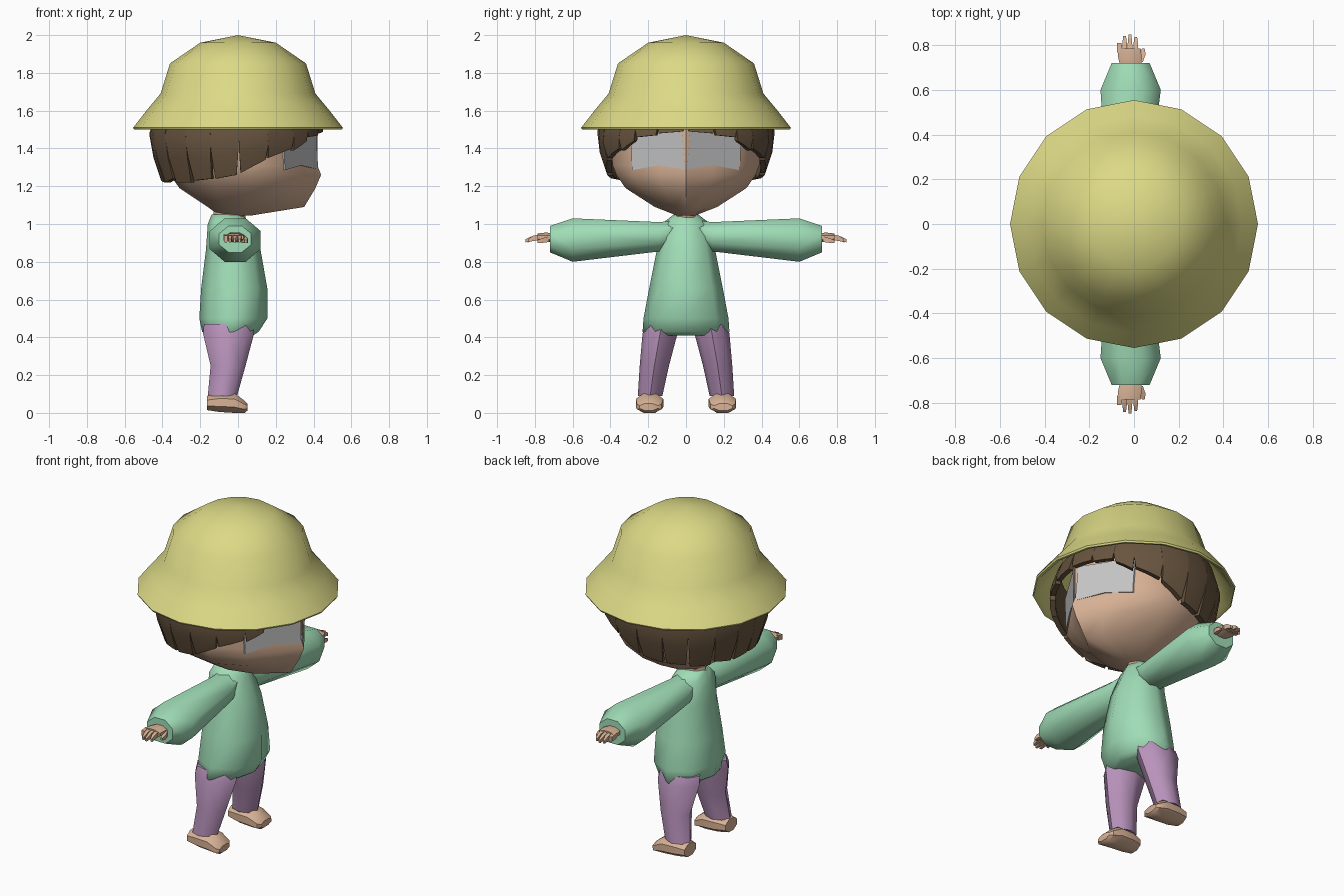
import bpy, bmesh, math
from mathutils import Vector

if "Cube" in bpy.data.objects:
    bpy.data.objects.remove(bpy.data.objects["Cube"], do_unlink=True)


def material(name, color):
    m = bpy.data.materials.new(name)
    m.use_nodes = True
    m.diffuse_color = (*color, 1)
    bsdf = next(n for n in m.node_tree.nodes if n.type == 'BSDF_PRINCIPLED')
    bsdf.inputs["Base Color"].default_value = (*color, 1)
    return m


YELLOW = material("hat yellow", (0.72, 0.70, 0.24))
GREEN = material("shirt green", (0.35, 0.72, 0.47))
PURPLE = material("trouser purple", (0.48, 0.29, 0.50))
SKIN = material("skin", (0.68, 0.44, 0.30))
BROWN = material("hair brown", (0.14, 0.09, 0.05))
GREY = material("eye grey", (0.55, 0.55, 0.55))


def finish(name, bm, mat, angle=45):
    bmesh.ops.remove_doubles(bm, verts=bm.verts, dist=0.0005)
    bmesh.ops.recalc_face_normals(bm, faces=bm.faces)
    me = bpy.data.meshes.new(name)
    bm.to_mesh(me)
    bm.free()
    me.materials.append(mat)
    ob = bpy.data.objects.new(name, me)
    bpy.context.scene.collection.objects.link(ob)
    bpy.ops.object.select_all(action='DESELECT')
    ob.select_set(True)
    bpy.context.view_layer.objects.active = ob
    bpy.ops.object.shade_smooth_by_angle(angle=math.radians(angle))
    return ob


def loft(bm, rings, cap=True):
    """Skin a list of equal-length point rings."""
    vr = [[bm.verts.new(p) for p in r] for r in rings]
    n = len(vr[0])
    for a, b in zip(vr, vr[1:]):
        for i in range(n):
            j = (i + 1) % n
            bm.faces.new((a[i], a[j], b[j], b[i]))
    if cap:
        bm.faces.new(vr[0])
        bm.faces.new(vr[-1])


def ngon(n, turn=0.0):
    pts = [(math.cos(math.tau * (i + turn) / n), math.sin(math.tau * (i + turn) / n))
           for i in range(n)]
    top = max(p[0] for p in pts)
    return [(a / top, b / top) for a, b in pts]


ROUND, BLOCK, SQUARE = ngon(8), ngon(8, 0.5), ngon(4, 0.5)


def section(axis, at, u0, u1, v0, v1, shape):
    """Ring across an axis, fitted to a rectangle in the other two axes."""
    ring = []
    for a, b in shape:
        c = [(u0 + u1) / 2 + a * (u1 - u0) / 2, (v0 + v1) / 2 + b * (v1 - v0) / 2]
        c.insert("xyz".index(axis), at)
        ring.append(Vector(c))
    return ring


def tube(name, axis, rows, mat, shape, side=1, angle=45):
    bm = bmesh.new()
    rings = [section(axis, *r, shape) for r in rows]
    loft(bm, rings)
    for v in bm.verts:
        v.co.y *= side
    return finish(name, bm, mat, angle)


# Hat: turned profile with an inner wall
profile = [(0, 2.0), (.2, 1.96), (.36, 1.85), (.41, 1.69), (.485, 1.6), (.555, 1.51),
           (.55, 1.5), (.53, 1.505), (.465, 1.59), (.395, 1.69), (.34, 1.84), (0, 1.97)]
bm = bmesh.new()
loft(bm, [[Vector((r * a, r * b, z)) for a, b in ngon(16)] for r, z in profile], cap=False)
bmesh.ops.dissolve_degenerate(bm, edges=bm.edges, dist=0.0001)
finish("hat", bm, YELLOW, 60)

# Head: rounded back and wedge-shaped face
half = [(1, 0), (.785, .36), (.57, .72), (.15, .97), (-.4, .9), (-.82, .53), (-1, 0)]
outline = half + [(a, -b) for a, b in half[-2:0:-1]]
rows = [(1.045, .07, .10, .05), (1.09, .35, .16, .17), (1.19, .41, .31, .33),
        (1.26, .44, .36, .38), (1.31, .42, .39, .40), (1.5, .42, .40, .40),
        (1.7, .33, .34, .34), (1.82, .2, .2, .2)]
bm = bmesh.new()
loft(bm, [[Vector((a * (f if a > 0 else b), c * w, z)) for a, c in outline]
          for z, f, b, w in rows])
finish("head", bm, SKIN, 50)
tube("neck", "z", [(.98, -.13, .04, -.07, .07), (1.1, -.13, .04, -.06, .06)], SKIN, ROUND)

# Eyes: flat thin plates on both slopes of the face
for side, label in ((1, "left"), (-1, "right")):
    bm = bmesh.new()
    outer = [(.006, 1.29), (.15, 1.31), (.285, 1.285), (.295, 1.5), (.022, 1.5)]
    pts = [Vector((.428 - .63 * y, y * side, z)) for y, z in outer]
    back = Vector((-.008, 0, 0))
    loft(bm, [pts, [p + back for p in pts]])
    finish(label + "_eye", bm, GREY, 20)


# Hair: overlapping locks hanging from under the hat
def hair_point(deg, z, inset=0.0):
    t = math.radians(deg)
    r = .47 - .33 * max(0, 1.42 - z) - .35 * max(0, z - 1.5) - inset
    return Vector((r * math.cos(t) * (.96 if math.cos(t) > 0 else 1), r * math.sin(t), z))


locks = [(0, 20, 1.49, 1.48), (18, 36, 1.47, 1.46), (34, 50, 1.44, 1.39),
         (48, 70, 1.40, 1.35), (68, 90, 1.34, 1.27), (89, 109, 1.26, 1.24),
         (108, 127, 1.24, 1.23), (126, 146, 1.22, 1.22), (145, 164, 1.24, 1.22),
         (163, 181, 1.22, 1.23)]
for side, label in ((1, "left"), (-1, "right")):
    bm = bmesh.new()
    for a0, a1, low0, low1 in locks:
        mid = (a0 + a1) / 2
        rings = []
        for k in range(4):
            f = k / 3
            z0, z1 = 1.6 + (low0 - 1.6) * f, 1.6 + (low1 - 1.6) * f
            pinch = 2.0 * f * f
            cols = [(a0 + pinch, z0), (mid, (z0 + z1) / 2), (a1 - pinch, z1)]
            rings.append([hair_point(a, z) for a, z in cols]
                         + [hair_point(a, z, .03) for a, z in reversed(cols)])
        loft(bm, rings)
    for v in bm.verts:
        v.co.y *= side
    finish(label + "_hair", bm, BROWN, 35)

# Shirt body
tube("shirt", "z", [
    (.41, -.16, .08, -.2, .2), (.43, -.19, .11, -.23, .23), (.5, -.205, .155, -.225, .225),
    (.66, -.195, .155, -.195, .195), (.86, -.17, .12, -.155, .155),
    (1.0, -.16, .06, -.13, .13), (1.05, -.14, .03, -.065, .065)], GREEN, ROUND, angle=60)

for side, label in ((1, "left"), (-1, "right")):
    # Sleeve
    tube(label + "_sleeve", "y", [
        (.05, -.11, .04, .9, 1.02), (.14, -.12, .06, .855, 1.01),
        (.6, -.15, .12, .80, 1.03), (.72, -.1, .07, .85, .99)], GREEN, BLOCK, side, 50)
    # Hand: palm, four fingers and a thumb
    tube(label + "_palm", "y", [
        (.7, -.06, .03, .905, .95), (.74, -.07, .035, .905, .955),
        (.785, -.075, .03, .91, .95)], SKIN, BLOCK, side)
    for i, (x, tip) in enumerate([(-.065, .805), (-.042, .838), (-.018, .845), (.008, .832)]):
        tube(f"{label}_finger_{i + 1}", "y", [
            (.77, x - .011, x + .011, .915, .945), (.81, x - .01, x + .01, .91, .938),
            (tip + .004, x - .006, x + .006, .903, .92)], SKIN, SQUARE, side)
    tube(label + "_thumb", "y", [
        (.725, .015, .04, .905, .935), (.76, .03, .052, .9, .925),
        (.785, .035, .048, .9, .915)], SKIN, SQUARE, side)
    # Trouser leg
    tube(label + "_trouser_leg", "z", [
        (.09, -.16, -.005, .125, .255), (.25, -.145, .04, .09, .245),
        (.42, -.185, .085, .045, .23), (.47, -.18, .08, .04, .21)], PURPLE, ROUND, side, 50)
    # Foot
    tube(label + "_foot", "x", [
        (-.165, .14, .25, .015, .09), (-.1, .122, .262, .005, .105),
        (-.02, .12, .265, 0, .105), (.035, .13, .26, 0, .065),
        (.05, .15, .245, .012, .05)], SKIN, BLOCK, side, 40)
